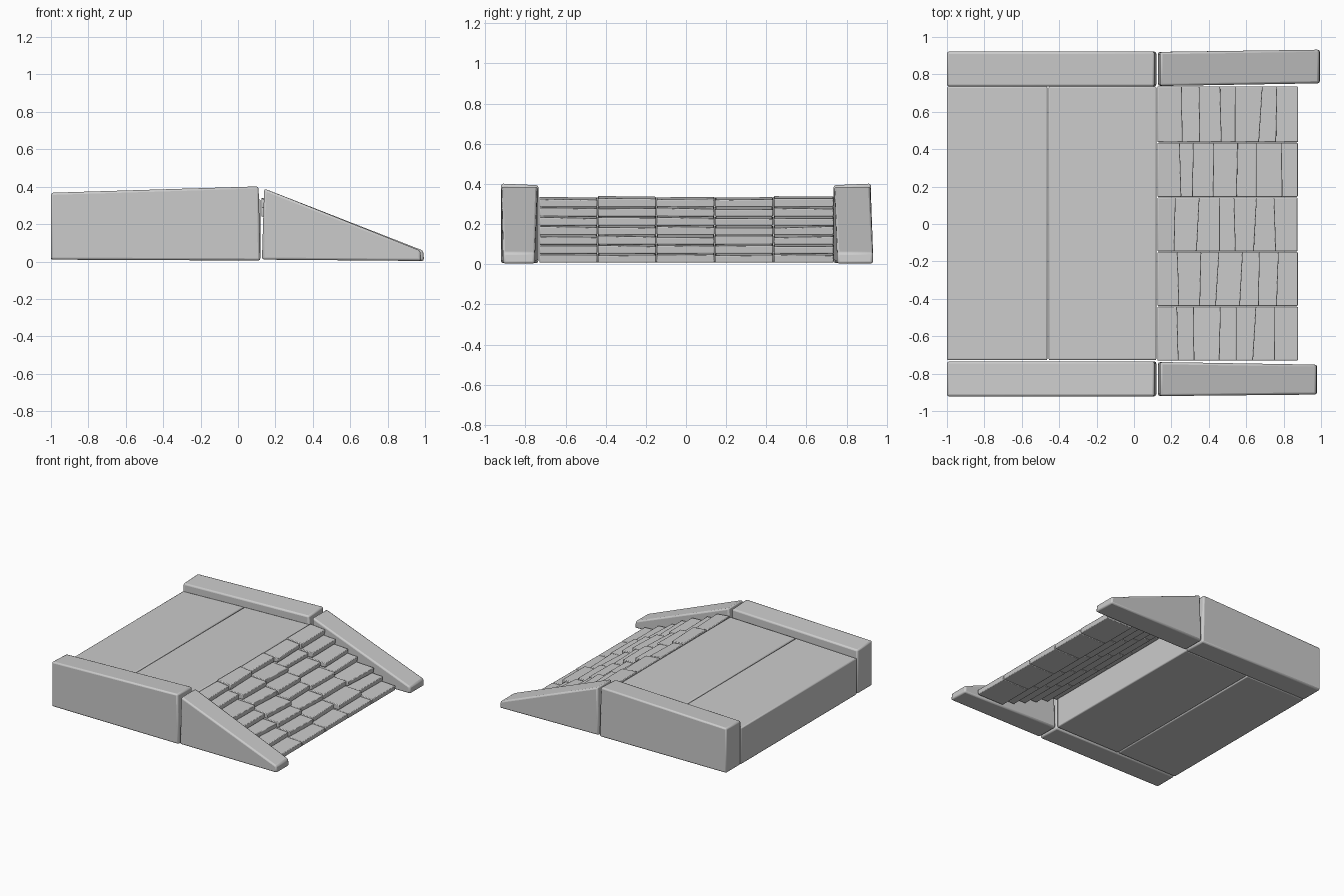
import bpy, bmesh, random
from mathutils import Vector

if "Cube" in bpy.data.objects:
    bpy.data.objects.remove(bpy.data.objects["Cube"])

random.seed(7)


def finish(name, bm, bevel):
    bmesh.ops.recalc_face_normals(bm, faces=bm.faces)
    mesh = bpy.data.meshes.new(name)
    bm.to_mesh(mesh)
    bm.free()
    ob = bpy.data.objects.new(name, mesh)
    bpy.context.collection.objects.link(ob)
    if bevel:
        mod = ob.modifiers.new("worn_edges", 'BEVEL')
        mod.width = bevel
        mod.segments = 2
    bpy.ops.object.select_all(action='DESELECT')
    ob.select_set(True)
    bpy.context.view_layer.objects.active = ob
    bpy.ops.object.shade_smooth_by_angle(angle=0.7)
    return ob


def add_loft(bm, ring_a, ring_b):
    """Closed solid between two matching rings of points."""
    a = [bm.verts.new(p) for p in ring_a]
    b = [bm.verts.new(p) for p in ring_b]
    n = len(a)
    bm.faces.new(a)
    bm.faces.new(b[::-1])
    for i in range(n):
        j = (i + 1) % n
        bm.faces.new((a[i], b[i], b[j], a[j]))


# Landing slabs: long blocks running across the width
for name, x0, x1, z0, z1 in (("rear_slab", -1.0, -0.463, 0.30, 0.318),
                             ("front_slab", -0.457, 0.12, 0.318, 0.333)):
    bm = bmesh.new()
    ring = lambda y: [(x0, y, 0.01), (x1, y, 0.01), (x1, y, z1), (x0, y, z0)]
    add_loft(bm, ring(-0.728), ring(0.735))
    finish(name, bm, 0.008)

# Side curbs: level block, then a sloping block beside the stairs
for side, s in (("right", -1), ("left", 1)):
    bm = bmesh.new()
    prof = [(-1, 0.01), (0.12, 0.005), (0.11, 0.402), (-1, 0.368)]
    add_loft(bm, [(x, s * 0.735, z - (0.008 if z > 0.1 else 0)) for x, z in prof],
             [(x, s * 0.922, z) for x, z in prof])
    finish(side + "_level_curb", bm, 0.012)

    bm = bmesh.new()
    end = 0.995 if s > 0 else 0.98
    flare = 0.012 if s > 0 else -0.008
    prof = [(0.128, 0.01), (end, 0.003), (end - 0.005, 0.058), (0.14, 0.39)]
    add_loft(bm, [(x, s * (0.738 + (0.014 if x > 0.5 else 0)), z) for x, z in prof],
             [(x, s * (0.92 + (flare if x > 0.5 else 0)), z) for x, z in prof])
    finish(side + "_sloping_curb", bm, 0.012)

# Stair stones: five columns of seven overlapping, uneven blocks
edges = [-0.732, -0.44, -0.148, 0.143, 0.435, 0.738]
rows, rise, run = 7, 0.0465, 0.107
bm = bmesh.new()
for c in range(5):
    y0, y1 = edges[c] + 0.002, edges[c + 1] - 0.002
    for r in range(rows):
        front = 0.878 - r * run
        back = max(0.125, front - 0.24)
        wob = 0.003 if r == 0 else 0.02
        shift = random.uniform(-wob, wob)
        rings = []
        for y in (y0, y1):
            f = front + shift + random.uniform(-0.012, 0.012) * (r > 0)
            zb = 0.008 + r * rise
            zt = zb + rise + random.uniform(-0.006, 0.003)
            rings.append([(back, y, zb), (f - 0.004, y, zb - 0.002 * (r > 0)),
                          (f, y, zt - 0.008), (back, y, zt + 0.004)])
        add_loft(bm, *rings)
finish("stair_stones", bm, 0.005)
